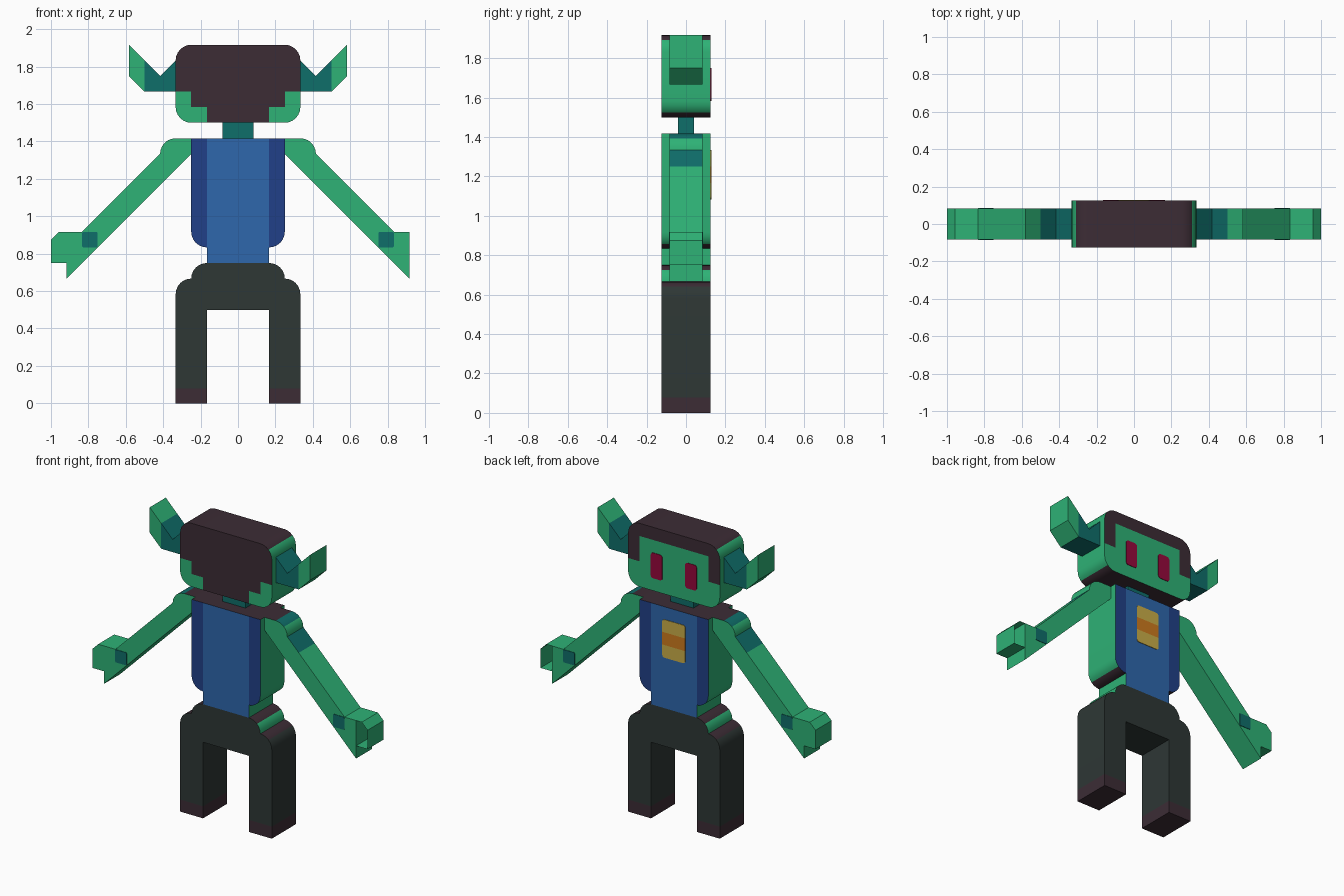
import bpy, bmesh, math
from mathutils import Vector

if "Cube" in bpy.data.objects:
    bpy.data.objects.remove(bpy.data.objects["Cube"])

U = 1 / 12  # the model sits on a grid of twelfths


def lin(c):
    c /= 255
    return c / 12.92 if c <= 0.04045 else ((c + 0.055) / 1.055) ** 2.4


COLOURS = {
    "green": (46, 178, 118), "teal": (15, 110, 106), "dark_brown": (60, 44, 53),
    "slate": (46, 55, 53), "blue": (46, 103, 172), "navy": (33, 64, 136),
    "crimson": (150, 8, 60), "yellow": (202, 174, 72), "orange": (205, 122, 30),
}
NAMES = list(COLOURS)
MATS = []
for n, rgb in COLOURS.items():
    m = bpy.data.materials.new(n)
    m.diffuse_color = (*[lin(c) for c in rgb], 1)
    m.use_nodes = True
    m.node_tree.nodes["Principled BSDF"].inputs["Base Color"].default_value = m.diffuse_color
    MATS.append(m)


def outline(pts, steps=6):
    """Points are (x, z) or (x, z, radius) in grid units; right-angle corners get rounded."""
    out = []
    P = [Vector(p[:2]) for p in pts]
    for i, p in enumerate(pts):
        v = P[i]
        if len(p) < 3:
            new = [v]
        else:
            a = (P[i - 1] - v).normalized()
            b = (P[(i + 1) % len(P)] - v).normalized()
            c = v + (a + b) * p[2]
            ang = [math.pi / 2 * k / steps for k in range(steps + 1)]
            new = [c - (b * math.cos(t) + a * math.sin(t)) * p[2] for t in ang]
        for q in new:
            if not out or (q - out[-1]).length > 1e-4:
                out.append(q)
    if (out[0] - out[-1]).length < 1e-4:
        out.pop()
    return out


def prism(name, pts, y0, y1, rule, xcuts=(), zcuts=(), open_ends=False):
    """Extrude an x-z outline along y, cut it on grid lines, colour faces by rule(centre, normal)."""
    bm = bmesh.new()
    prof = outline(pts)
    A = [bm.verts.new((p.x * U, y0 * U, p.y * U)) for p in prof]
    B = [bm.verts.new((p.x * U, y1 * U, p.y * U)) for p in prof]
    bm.faces.new(A)
    bm.faces.new(B[::-1])
    for i in range(len(A)):
        bm.faces.new((A[i - 1], B[i - 1], B[i], A[i]))
    bmesh.ops.recalc_face_normals(bm, faces=bm.faces)
    cuts = [((x * U, 0, 0), (1, 0, 0)) for x in xcuts] + [((0, 0, z * U), (0, 0, 1)) for z in zcuts]
    for co, no in cuts:
        bmesh.ops.bisect_plane(bm, geom=bm.verts[:] + bm.edges[:] + bm.faces[:],
                               dist=1e-5, plane_co=co, plane_no=no)
    bm.normal_update()
    if open_ends:
        caps = [f for f in bm.faces if abs(f.normal.y) > 0.5]
        bmesh.ops.delete(bm, geom=caps, context='FACES_ONLY')
    used = []
    for f in bm.faces:
        col = rule if isinstance(rule, str) else rule(f.calc_center_median() / U, f.normal)
        if col not in used:
            used.append(col)
        f.material_index = used.index(col)
        f.smooth = True
    me = bpy.data.meshes.new(name)
    bm.to_mesh(me)
    bm.free()
    for col in used:
        me.materials.append(MATS[NAMES.index(col)])
    me.set_sharp_from_angle(angle=math.radians(25))
    ob = bpy.data.objects.new(name, me)
    bpy.context.collection.objects.link(ob)
    return ob


def rect(x0, x1, z0, z1, r=None):
    pts = [(x0, z0), (x1, z0), (x1, z1), (x0, z1)]
    return [p + (r,) for p in pts] if r else pts


def flip(pts, s):
    return [(p[0] * s,) + tuple(p[1:]) for p in pts]


def is_flat(n):
    return abs(n.z) > abs(n.x)


# Head: hair and skin pattern; the face is on the +y side
def head_rule(c, n):
    x, z = abs(c.x), c.z
    if abs(n.y) < 0.5:
        return "dark_brown" if is_flat(n) else "green"
    if n.y < 0:
        hair = z > 20 or (z > 19 and x < 3) or x < 2
    else:
        hair = z > 22 or (z > 20 and x > 3)
    return "dark_brown" if hair else "green"


prism("head", rect(-4, 4, 18, 23, 1), -1.5, 1.5, head_rule, (-3, -2, 2, 3), (19, 20, 22))
prism("neck", rect(-1, 1, 17, 18), -0.5, 0.5, "teal")


# Torso
def torso_rule(c, n):
    if abs(n.y) > 0.5:
        return "blue" if abs(c.x) < 2 else "navy"
    return "dark_brown" if is_flat(n) else "green"


prism("torso", [(-3, 17), (3, 17), (3, 10, 1), (2, 10), (2, 9), (-2, 9), (-2, 10), (-3, 10, 1)],
      -1.5, 1.5, torso_rule, (-2, 2))


# Hips and legs
def legs_rule(c, n):
    if c.z < 1:
        return "dark_brown"
    if abs(n.y) > 0.5 or (n.z < -0.5):
        return "slate"
    if is_flat(n):
        return "dark_brown"
    return "green" if c.z > 8 else "slate"


half = [(3, 9, 1), (3, 8), (4, 8, 1), (4, 0), (2, 0), (2, 6)]
prism("hips_and_legs", half + flip(half, -1)[::-1], -1.5, 1.5, legs_rule, (), (0.95, 8))


# Arms, hands and ears on both sides
def arm_rule(c, n):
    if abs(n.y) < 0.5 and n.z > 0:
        if c.z > 16.99 and abs(c.x) < 4:
            return "dark_brown"
        if (c.z > 16 and is_flat(n)) or (15 < c.z < 16):
            return "teal"
    return "green"


def ear_rule(c, n):
    return "teal" if abs(c.x) < 6 else "green"


for s, side in ((1, "right"), (-1, "left")):
    prism("arm_" + side, flip([(3, 17), (5, 17, 1), (5, 16), (10, 11), (11, 11), (11, 8), (3, 16)], s),
          -1, 1, arm_rule, (), (15,))
    # the right-hand fingers are an open shell
    prism("fingers_" + side, flip([(11, 11), (11.5, 11), (12, 10.5), (12, 9), (11, 9)], s),
          -1, 1, "green", open_ends=(s == 1))
    prism("ear_" + side, flip([(4, 20), (6, 20), (7, 21), (7, 23), (5, 21), (4, 22)], s),
          -1, 1, ear_rule, (6 * s,))
    for y, face in ((-1, "front"), (1, "back")):
        prism(f"wrist_patch_{side}_{face}", rect(*sorted((9 * s, 10 * s)), 10, 11, 0.1),
              y - 0.04, y + 0.04, "teal")
    prism("eye_" + side, rect(*sorted((s, 2 * s)), 19, 21, 0.2), 1.46, 1.54, "crimson")

# Chest badge: three stripes
prism("chest_badge", rect(-1, 1, 13, 16, 0.2), 1.46, 1.54,
      lambda c, n: "orange" if 14 < c.z < 15 else "yellow", (), (14, 15))
